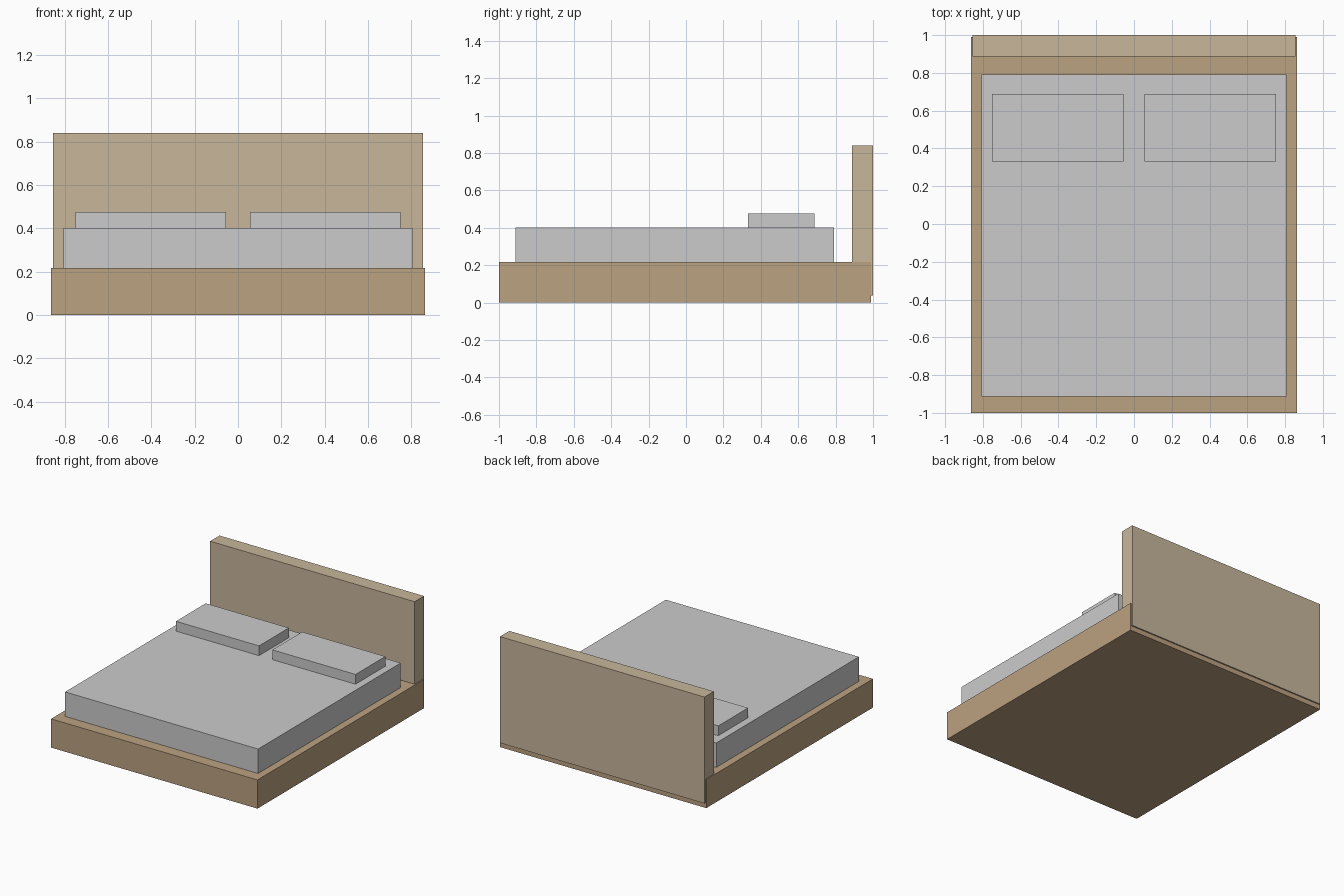
import bpy
import bmesh

if "Cube" in bpy.data.objects:
    bpy.data.objects.remove(bpy.data.objects["Cube"])


def material(name, color):
    mat = bpy.data.materials.new(name)
    mat.diffuse_color = (*color, 1.0)
    mat.use_nodes = True
    mat.node_tree.nodes["Principled BSDF"].inputs["Base Color"].default_value = mat.diffuse_color
    return mat


def box(name, x, y, z, mat=None):
    """Box from (min, max) ranges along each axis."""
    bm = bmesh.new()
    bmesh.ops.create_cube(bm, size=1.0)
    for v in bm.verts:
        v.co = [r[0] if c < 0 else r[1] for c, r in zip(v.co, (x, y, z))]
    mesh = bpy.data.meshes.new(name)
    bm.to_mesh(mesh)
    bm.free()
    obj = bpy.data.objects.new(name, mesh)
    bpy.context.collection.objects.link(obj)
    if mat:
        mesh.materials.append(mat)
    return obj


wood = material("wood", (0.50, 0.36, 0.22))
light_wood = material("light_wood", (0.58, 0.47, 0.33))
FRAME_TOP, MATTRESS_TOP = 0.217, 0.402

# Platform and headboard
box("bed_frame", (-0.863, 0.863), (-1.0, 0.99), (0.0, FRAME_TOP), wood)
box("headboard", (-0.855, 0.855), (0.888, 1.0), (0.037, 0.841), light_wood)

# Mattress
box("mattress", (-0.807, 0.807), (-0.912, 0.791), (FRAME_TOP, MATTRESS_TOP))

# Pair of pillows
for side, sx in (("left", -1), ("right", 1)):
    box(f"{side}_pillow", sorted((sx * 0.056, sx * 0.751)), (0.331, 0.687),
        (MATTRESS_TOP, 0.476))
